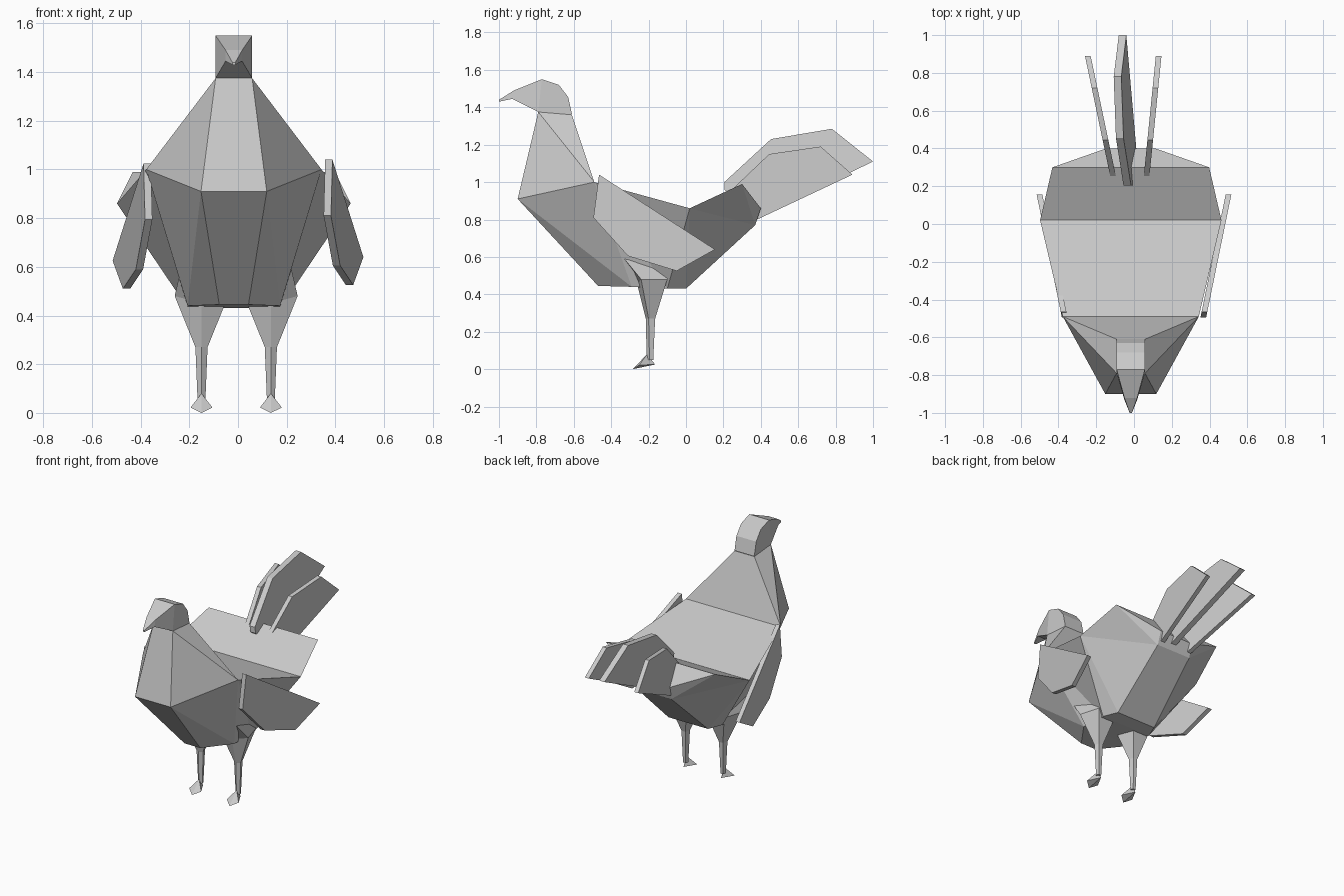
import bpy, bmesh
from mathutils import Vector

if "Cube" in bpy.data.objects:
    bpy.data.objects.remove(bpy.data.objects["Cube"])


def finish(name, bm):
    bmesh.ops.remove_doubles(bm, verts=bm.verts, dist=0.0005)
    bmesh.ops.recalc_face_normals(bm, faces=bm.faces)
    mesh = bpy.data.meshes.new(name)
    bm.to_mesh(mesh)
    bm.free()
    ob = bpy.data.objects.new(name, mesh)
    bpy.context.collection.objects.link(ob)
    return ob


def loft(name, rings):
    """Skin a list of equal-sized closed rings and cap both ends."""
    bm = bmesh.new()
    vs = [[bm.verts.new(p) for p in r] for r in rings]
    n = len(vs[0])
    for a, b in zip(vs, vs[1:]):
        for i in range(n):
            j = (i + 1) % n
            bm.faces.new((a[i], a[j], b[j], b[i]))
    bm.faces.new(vs[0])
    bm.faces.new(vs[-1])
    return finish(name, bm)


def plate(name, profile, x_of, thick):
    """Flat slab: (y, z) outline placed on the slanted plane x = x_of(y, z)."""
    h = thick / 2
    return loft(name, [[(x_of(y, z) + s, y, z) for y, z in profile] for s in (-h, h)])


# Body: right-half corner points, mirrored about its centre line
CX = -0.017
P = dict(
    neck_f=(0.075, -0.79, 1.375), neck_b=(0.075, -0.61, 1.36),
    chest=(0.135, -0.90, 0.91), shoulder=(0.36, -0.49, 1.0),
    belly_f=(0.06, -0.47, 0.445), belly_s=(0.19, -0.29, 0.44),
    back=(0.48, 0.02, 0.86), rump=(0.415, 0.30, 0.99),
    tail_t=(0.13, 0.40, 0.86), tail_b=(0.13, 0.37, 0.77),
    under_s=(0.19, -0.10, 0.43), under_r=(0.15, 0.0, 0.43))
sides = ["neck_f chest shoulder", "neck_f shoulder neck_b",
         "chest belly_f belly_s", "chest belly_s shoulder",
         "shoulder belly_s under_s", "shoulder under_s back",
         "back under_s under_r", "back under_r tail_b", "back tail_b rump",
         "rump tail_b tail_t"]
spine = ("neck_f neck_b shoulder back rump tail_t tail_b under_r under_s "
         "belly_s belly_f chest").split()
bm = bmesh.new()
V = {s: {k: bm.verts.new((CX + s * p[0], p[1], p[2])) for k, p in P.items()} for s in (-1, 1)}
for s in (-1, 1):
    for f in sides:
        bm.faces.new([V[s][k] for k in f.split()])
for a, b in zip(spine, spine[1:] + spine[:1]):
    bm.faces.new((V[-1][a], V[1][a], V[1][b], V[-1][b]))
finish("body", bm)

# Head and beak: (half width, top y, top z, bottom y, bottom z)
head = [(0.006, -1.0, 1.44, -1.0, 1.43), (0.034, -0.92, 1.49, -0.93, 1.445),
        (0.075, -0.77, 1.55, -0.79, 1.375), (0.075, -0.68, 1.52, -0.73, 1.37),
        (0.075, -0.63, 1.455, -0.67, 1.365), (0.075, -0.61, 1.365, -0.612, 1.36)]
loft("head", [[(CX - w, yt, zt), (CX + w, yt, zt), (CX + w, yb, zb), (CX - w, yb, zb)]
              for w, yt, zt, yb, zb in head])

# Wings
wing = [(-0.465, 1.04), (0.155, 0.64), (-0.05, 0.525), (-0.31, 0.605), (-0.495, 0.81)]
for s, side, dz in ((1, "right", 0), (-1, "left", -0.015)):
    plate("wing_" + side, [(y, z + dz) for y, z in wing],
          lambda y, z: s * (0.373 + 0.205 * (y + 0.465)), 0.03)

# Tail feathers
big = [(0.205, 0.96), (0.205, 1.0), (0.455, 1.23), (0.78, 1.285), (1.0, 1.11), (0.38, 0.81)]
small = [(0.235, 0.91), (0.235, 0.95), (0.445, 1.15), (0.72, 1.19), (0.89, 1.04), (0.38, 0.80)]
plate("tail_feather_middle", big, lambda y, z: 0.13 - 0.0085 * y - 0.164 * z, 0.04)
plate("tail_feather_left", small, lambda y, z: -0.107 - 0.21 * (y - 0.235), 0.03)
plate("tail_feather_right", small, lambda y, z: 0.065 + 0.10 * (y - 0.235), 0.03)

# Legs: rings of front, side and back corners; each is (half x, y, z)
leg = [((-0.33, 0.58), (0.085, -0.33, 0.59), (0.06, -0.10, 0.535)),
       ((-0.26, 0.45), (0.11, -0.24, 0.48), (0.07, -0.10, 0.48)),
       ((-0.215, 0.27), (0.025, -0.20, 0.27), (0.015, -0.165, 0.27)),
       ((-0.21, 0.05), (0.016, -0.195, 0.05), (0.01, -0.175, 0.05))]
foot = [(0, -0.208, 0.08), (0.045, -0.25, 0.022), (-0.045, -0.25, 0.022),
        (0, -0.285, 0.0), (0, -0.165, 0.025)]
for cx, side in ((0.135, "right"), (-0.15, "left")):
    loft("leg_" + side, [[(cx, *f), (cx + a[0], a[1], a[2]), (cx + b[0], b[1], b[2]),
                          (cx - b[0], b[1], b[2]), (cx - a[0], a[1], a[2])]
                         for f, a, b in leg])
    bm = bmesh.new()
    for p in foot:
        bm.verts.new(Vector(p) + Vector((cx, 0, 0)))
    bmesh.ops.convex_hull(bm, input=bm.verts)
    finish("foot_" + side, bm)
